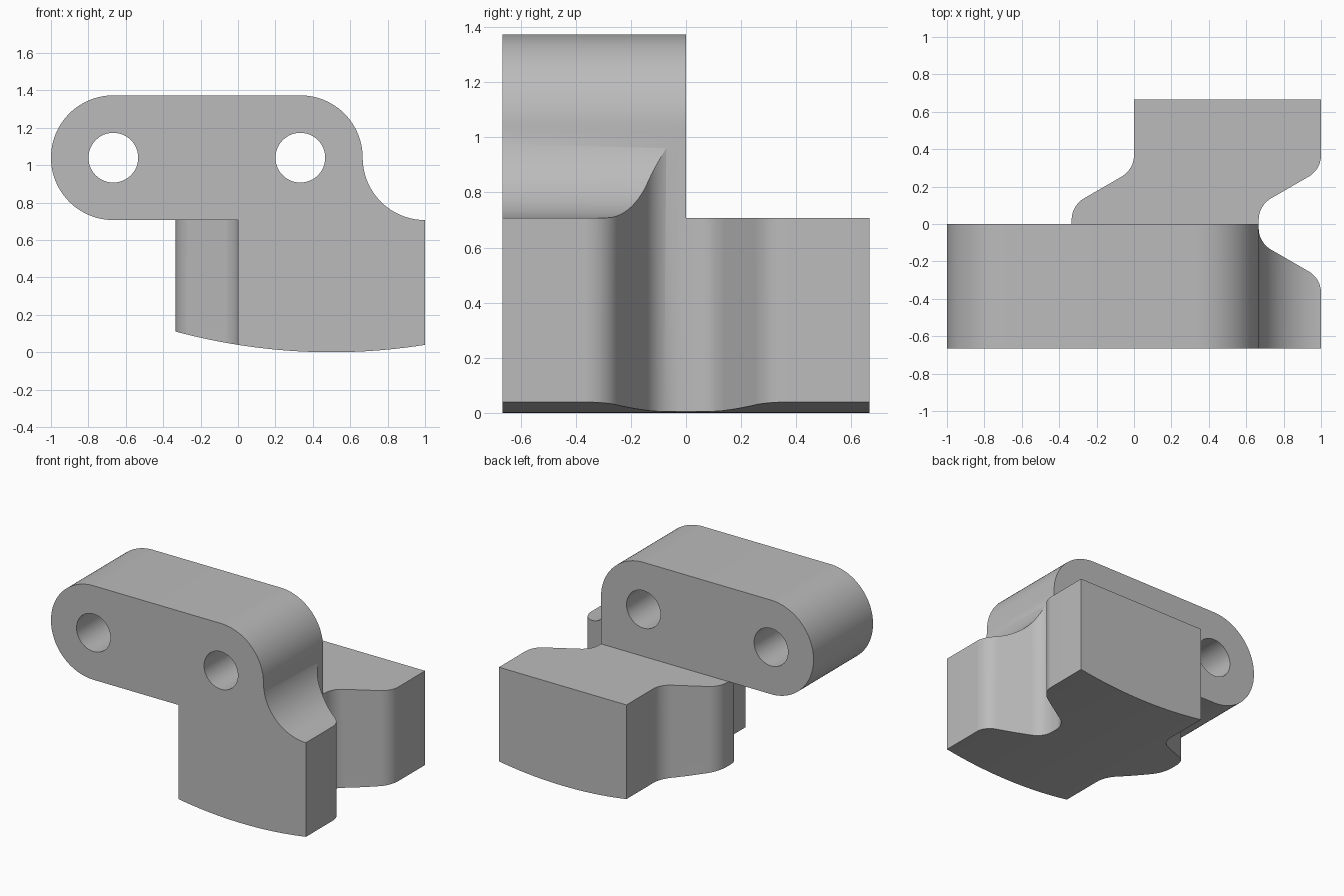
import bpy, bmesh
from math import sin, cos, pi, radians, sqrt
from mathutils import Vector

cube = bpy.data.objects.get("Cube")
if cube:
    bpy.data.objects.remove(cube, do_unlink=True)

T = 2 / 3            # half depth, and hole spacing reference
R = 1 / 3            # lug radius
LUG_Z = 1.04         # height of the hole axes
TOP = LUG_Z - R      # top of the lower block

grey = bpy.data.materials.new("plain grey")
grey.use_nodes = True
grey.diffuse_color = (0.5, 0.5, 0.5, 1)
grey.node_tree.nodes["Principled BSDF"].inputs["Base Color"].default_value = (0.5, 0.5, 0.5, 1)


def arc(cx, cy, r, a, b, n=24):
    """Points along an arc from angle a to b in degrees."""
    angles = [radians(a + (b - a) * i / n) for i in range(n + 1)]
    return [(cx + r * cos(t), cy + r * sin(t)) for t in angles]


def prism(name, outline, lo, hi, axis):
    """Extrude an outline along y (outline in x, z) or z (outline in x, y)."""
    bm = bmesh.new()
    place = (lambda p: (p[0], lo, p[1])) if axis == "y" else (lambda p: (p[0], p[1], lo))
    face = bm.faces.new([bm.verts.new(place(p)) for p in outline])
    ext = bmesh.ops.extrude_face_region(bm, geom=[face])
    shift = Vector((0, hi - lo, 0)) if axis == "y" else Vector((0, 0, hi - lo))
    bmesh.ops.translate(bm, vec=shift, verts=[v for v in ext["geom"] if isinstance(v, bmesh.types.BMVert)])
    bmesh.ops.recalc_face_normals(bm, faces=bm.faces)
    mesh = bpy.data.meshes.new(name)
    bm.to_mesh(mesh)
    bm.free()
    mesh.materials.append(grey)
    obj = bpy.data.objects.new(name, mesh)
    bpy.context.collection.objects.link(obj)
    return obj


def combine(target, tool, operation):
    """Apply a boolean and discard the tool."""
    bpy.context.view_layer.objects.active = target
    mod = target.modifiers.new("boolean", "BOOLEAN")
    mod.object, mod.operation, mod.solver = tool, operation, "EXACT"
    bpy.ops.object.modifier_apply(modifier=mod.name)
    bpy.data.objects.remove(tool, do_unlink=True)


# Lower block with a shallow curved underside
BIG = 3.2
under = []
for i in range(49):
    x = -0.5 + 1.7 * i / 48
    under.append((x, BIG - sqrt(BIG ** 2 - (x - 0.5) ** 2)))
bracket = prism("bracket", under + [(1.2, TOP), (-0.5, TOP)], -0.8, 0.8, "y")

# Concave shoulder sweeping from the block up to the lug
shoulder = arc(1, LUG_Z, R, 270, 180, 32) + [(0.5, LUG_Z), (0.3, 0.9), (-0.5, 0.9), (-0.5, 0.5), (1.1, 0.5), (1.1, TOP - 0.02)]
combine(bracket, prism("shoulder", shoulder, -0.8, 0, "y"), "UNION")

# Plan outline: a wavy side, repeated one unit to the left
r, flat = 0.4 * R, 0.022
quarter = arc(T + r, flat, r, 180, 120, 14) + arc(1 - r, flat + 2 * r * sin(pi / 3) + r * sqrt(3) / 2, r, -60, 0, 14) + [(1, T)]
right = [(x, -y) for x, y in reversed(quarter)] + quarter
left = [(x - 1, y) for x, y in reversed(right)]
combine(bracket, prism("plan_outline", right + left, -0.5, 1.6, "z"), "INTERSECT")

# Long rounded lug across the front, with two bolt holes
lug = arc(R, LUG_Z, R, -90, 90, 48) + arc(-T, LUG_Z, R, 90, 270, 48)
combine(bracket, prism("lug", lug, -T, 0, "y"), "UNION")
for x in (-T, R):
    hole = arc(x, LUG_Z, 0.133, 0, 360, 48)[:-1]
    combine(bracket, prism("hole_cutter", hole, -0.9, 0.3, "y"), "DIFFERENCE")

# Smooth curves, sharp edges
bpy.ops.object.select_all(action="DESELECT")
bracket.select_set(True)
bpy.context.view_layer.objects.active = bracket
bpy.ops.object.shade_smooth_by_angle(angle=radians(25))
